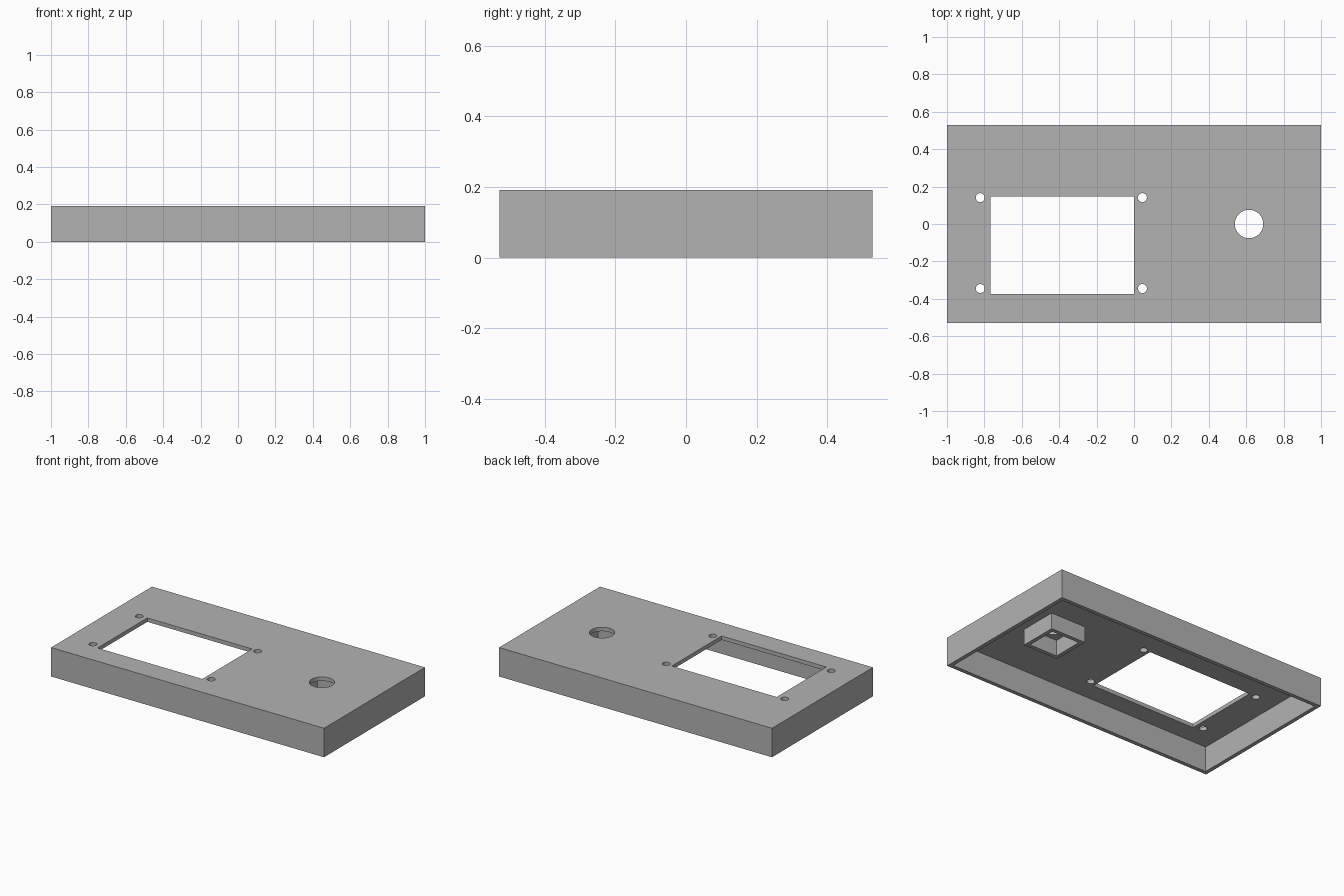
import bpy
import bmesh
from mathutils import Matrix, Vector

old = bpy.data.objects.get("Cube")
if old:
    bpy.data.objects.remove(old, do_unlink=True)

LENGTH, WIDTH, HEIGHT = 2.0, 1.056, 0.192
WALL = 0.026
PLATE_Z = HEIGHT - WALL          # underside of the top plate
HOLE_X = 0.615

grey = bpy.data.materials.new("plain grey")
grey.use_nodes = True
grey.diffuse_color = (0.45, 0.45, 0.45, 1)
grey.node_tree.nodes["Principled BSDF"].inputs["Base Color"].default_value = grey.diffuse_color


def finish(name, bm):
    mesh = bpy.data.meshes.new(name)
    bm.to_mesh(mesh)
    bm.free()
    mesh.materials.append(grey)
    obj = bpy.data.objects.new(name, mesh)
    bpy.context.collection.objects.link(obj)
    return obj


def box(name, low, high):
    low, high = Vector(low), Vector(high)
    bm = bmesh.new()
    place = Matrix.Translation((low + high) / 2) @ Matrix.Diagonal((*(high - low), 1))
    bmesh.ops.create_cube(bm, size=1, matrix=place)
    return finish(name, bm)


def drill(name, x, y, radius, sides):
    bm = bmesh.new()
    bmesh.ops.create_cone(bm, cap_ends=True, segments=sides, radius1=radius, radius2=radius,
                          depth=WALL * 3, matrix=Matrix.Translation((x, y, HEIGHT - WALL / 2)))
    return finish(name, bm)


def cut(target, cutter):
    mod = target.modifiers.new("cut", 'BOOLEAN')
    mod.operation = 'DIFFERENCE'
    mod.solver = 'EXACT'
    mod.object = cutter
    cutter.hide_render = True
    bpy.context.view_layer.objects.active = target
    bpy.ops.object.modifier_apply(modifier=mod.name)
    bpy.data.objects.remove(cutter, do_unlink=True)


# Open-bottomed lid shell
hx, hy = LENGTH / 2, WIDTH / 2
lid = box("lid_shell", (-hx, -hy, 0), (hx, hy, HEIGHT))
cut(lid, box("cavity", (WALL - hx, WALL - hy, -0.1), (hx - WALL, hy - WALL, PLATE_Z)))

# Display window
cut(lid, box("window", (-0.768, -0.373, 0.1), (0, 0.148, 0.3)))

# Screw holes around the window
for x in (-0.822, 0.045):
    for y in (-0.345, 0.141):
        cut(lid, drill("screw_hole", x, y, 0.024, 32))

# Round button hole
cut(lid, drill("button_hole", HOLE_X, 0, 0.076, 48))

# Square collar hanging under the button hole
outer = 0.128
inner = outer - WALL
collar = box("button_collar", (HOLE_X - outer, -outer, 0.06), (HOLE_X + outer, outer, PLATE_Z + 0.004))
cut(collar, box("collar_bore", (HOLE_X - inner, -inner, 0), (HOLE_X + inner, inner, 0.3)))

# Smooth the round hole walls, keep every edge crisp
for obj in (lid, collar):
    bpy.ops.object.select_all(action='DESELECT')
    obj.select_set(True)
    bpy.context.view_layer.objects.active = obj
    bpy.ops.object.shade_smooth_by_angle(angle=0.5)
